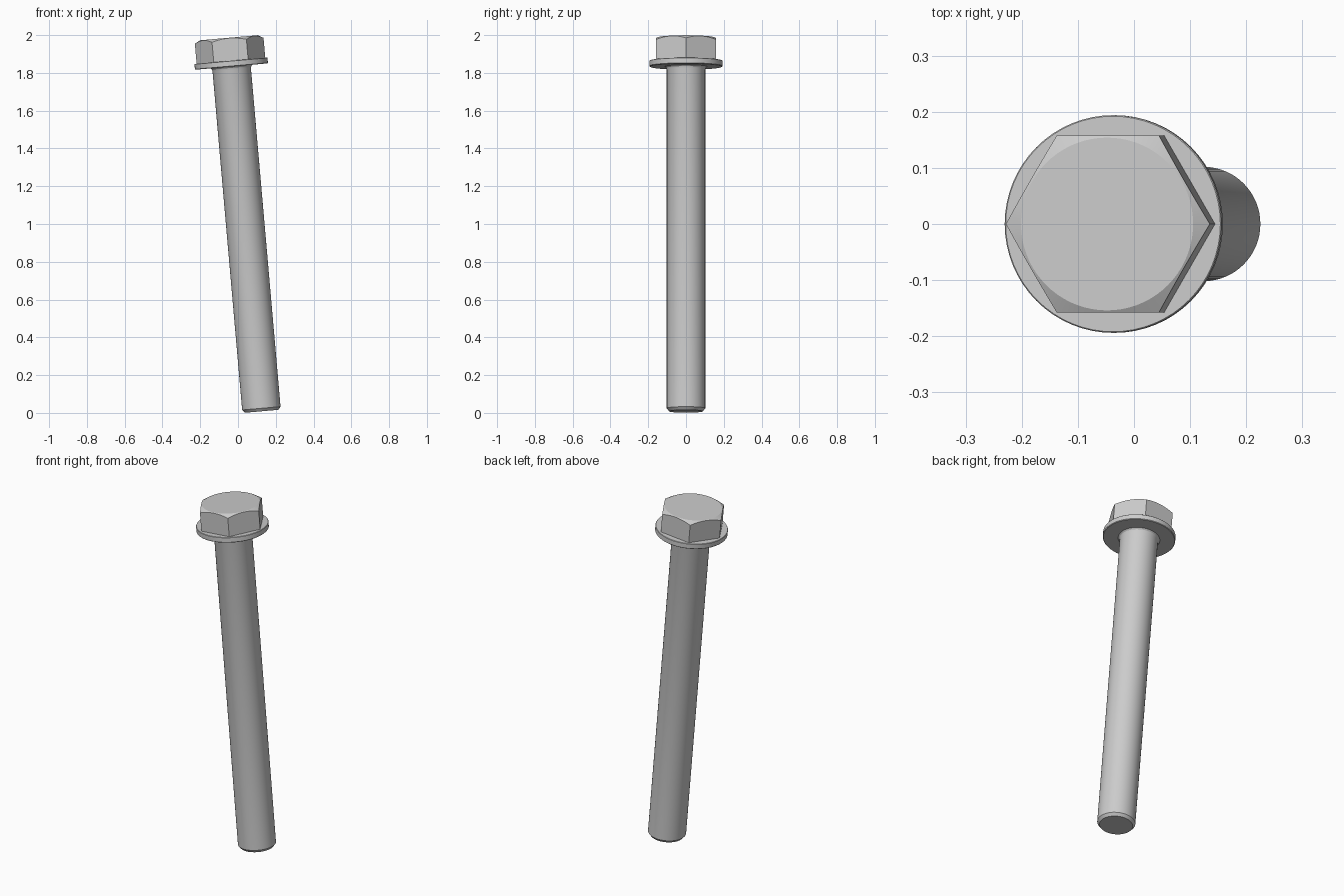
import bpy, bmesh
from math import sin, cos, tan, pi, radians

if "Cube" in bpy.data.objects:
    bpy.data.objects.remove(bpy.data.objects["Cube"])

TILT = radians(-5)
BASE = (0.125, 0, 0.0085)


def build(name, rings, n):
    """Skin a stack of rings; each ring maps an angle to (radius, height)."""
    bm = bmesh.new()
    loops = []
    for ring in rings:
        loop = []
        for i in range(n):
            a = 2 * pi * i / n
            r, z = ring(a)
            loop.append(bm.verts.new((r * cos(a), r * sin(a), z)))
        loops.append(loop)
    for lo, hi in zip(loops, loops[1:]):
        for i in range(n):
            j = (i + 1) % n
            bm.faces.new((lo[i], lo[j], hi[j], hi[i]))
    bm.faces.new(loops[0][::-1])
    bm.faces.new(loops[-1])
    mesh = bpy.data.meshes.new(name)
    bm.to_mesh(mesh)
    bm.free()
    ob = bpy.data.objects.new(name, mesh)
    bpy.context.collection.objects.link(ob)
    # the whole bolt leans about the y axis
    ob.location = BASE
    ob.rotation_euler = (0, TILT, 0)
    bpy.ops.object.select_all(action='DESELECT')
    ob.select_set(True)
    bpy.context.view_layer.objects.active = ob
    bpy.ops.object.shade_smooth_by_angle(angle=radians(20))
    return ob


def lathe(name, profile, n=64):
    return build(name, [lambda a, p=p: p for p in profile], n)


# shank with chamfered tip and a small fillet under the head
lathe("shank", [(0.089, 0), (0.102, 0.016), (0.102, 1.815),
                (0.105, 1.825), (0.112, 1.832), (0.112, 1.84)])

# flange washer
lathe("flange", [(0.191, 1.832), (0.194, 1.835), (0.194, 1.861), (0.192, 1.863)])

# hexagonal head, corners cut by a 30 degree cone
FLAT, CROWN, TOP = 0.158, 0.154, 1.985


def hex_radius(a):
    return FLAT / cos((a % (pi / 3)) - pi / 6)


build("hex_head", [
    lambda a: (hex_radius(a), 1.855),
    lambda a: (hex_radius(a), TOP - (hex_radius(a) - CROWN) * tan(radians(30))),
    lambda a: (CROWN, TOP),
], 72)
